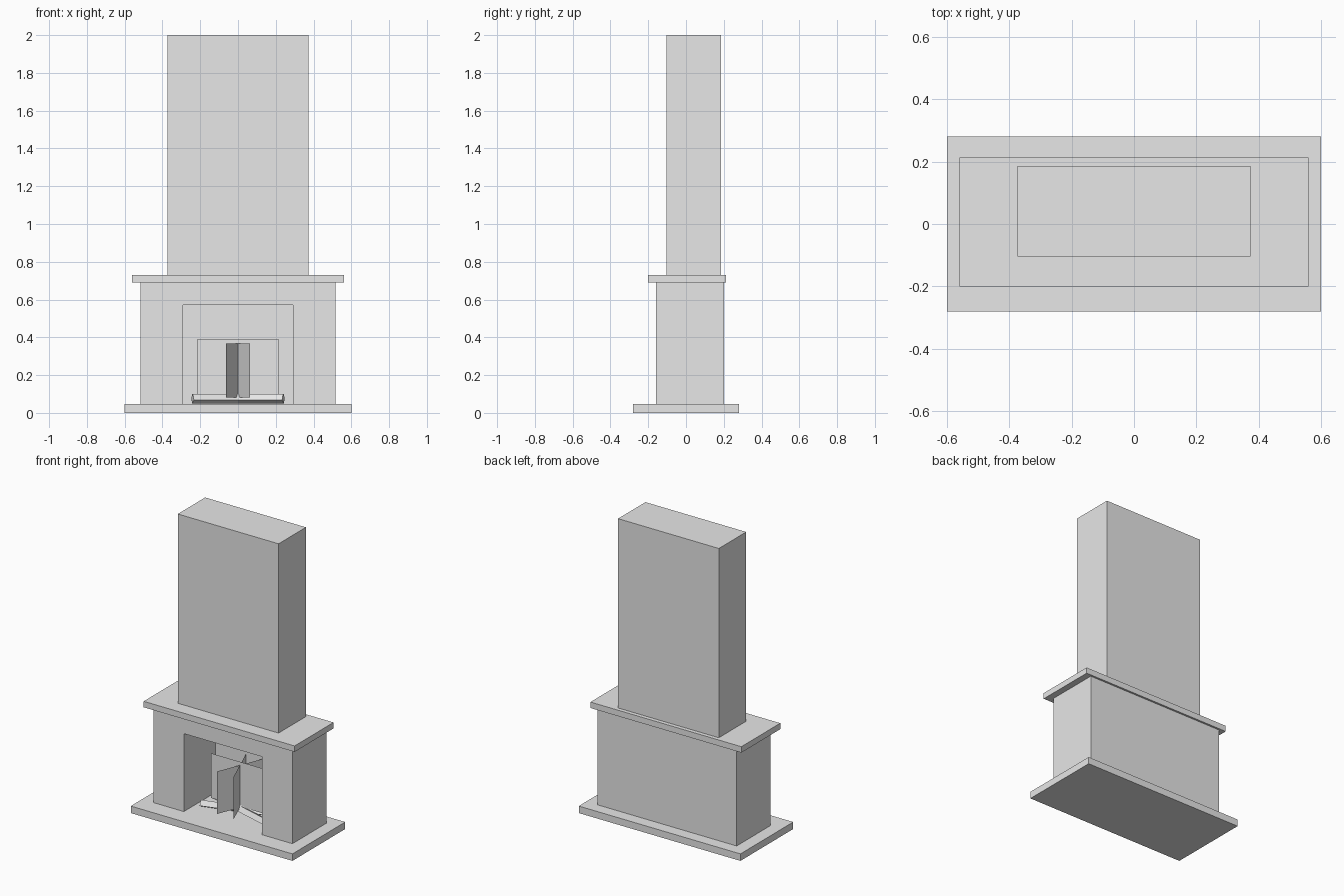
import bpy
import math

cube = bpy.data.objects.get("Cube")
if cube:
    bpy.data.objects.remove(cube, do_unlink=True)

grey = bpy.data.materials.new("plain_grey")
grey.use_nodes = True
grey.diffuse_color = (0.8, 0.8, 0.8, 1)
for node in grey.node_tree.nodes:
    if node.type == 'BSDF_PRINCIPLED':
        node.inputs["Base Color"].default_value = grey.diffuse_color

CENTRE_Y = 0.02  # middle of the hearth


def make(name, verts, faces):
    mesh = bpy.data.meshes.new(name)
    mesh.from_pydata(verts, [], faces)
    mesh.materials.append(grey)
    obj = bpy.data.objects.new(name, mesh)
    bpy.context.collection.objects.link(obj)
    return obj


def prism(name, outline, y0, y1):
    """Extrude a front outline (x, z), counter-clockwise from the front, along y."""
    n = len(outline)
    verts = [(x, y, z) for y in (y0, y1) for x, z in outline]
    faces = [list(range(n)), list(range(2 * n - 1, n - 1, -1))]
    faces += [[i, i + n, (i + 1) % n + n, (i + 1) % n] for i in range(n)]
    return make(name, verts, faces)


def block(name, half_x, y0, y1, z0, z1):
    return prism(name, [(-half_x, z0), (half_x, z0), (half_x, z1), (-half_x, z1)], y0, y1)


# Stacked masonry
block("hearth_slab", 0.6, -0.28, 0.28, 0, 0.047)
block("mantel_shelf", 0.56, -0.2, 0.213, 0.69, 0.73)
block("chimney_breast", 0.374, -0.104, 0.186, 0.73, 2)

# Surround: an arch-shaped front with a back wall closing the firebox
arch = [(-0.516, 0.047), (-0.29, 0.047), (-0.29, 0.57), (0.29, 0.57),
        (0.29, 0.047), (0.516, 0.047), (0.516, 0.69), (-0.516, 0.69)]
prism("surround", arch, -0.16, 0.175)
block("firebox_back", 0.516, 0.175, 0.2, 0.047, 0.69)

# Two crossed square logs, rolled onto an edge
for side, angle in (("left", 16), ("right", -16)):
    s = 0.0185
    log = block(side + "_log", 0.25, -s, s, -s, s)
    log.rotation_euler = (math.radians(-30), 0, math.radians(angle))
    log.location = (0, CENTRE_Y, 0.075)


# Upright flame cards crossing at the middle
def card(name, half, z0, z1, angle):
    obj = make(name, [(-half, 0, z0), (half, 0, z0), (half, 0, z1), (-half, 0, z1)],
               [(0, 1, 2, 3)])
    obj.rotation_euler.z = math.radians(angle)
    obj.location.y = CENTRE_Y


card("wide_flame", 0.215, 0.09, 0.39, 0)
card("left_flame", 0.167, 0.082, 0.367, 68)
card("right_flame", 0.167, 0.082, 0.367, -68)
